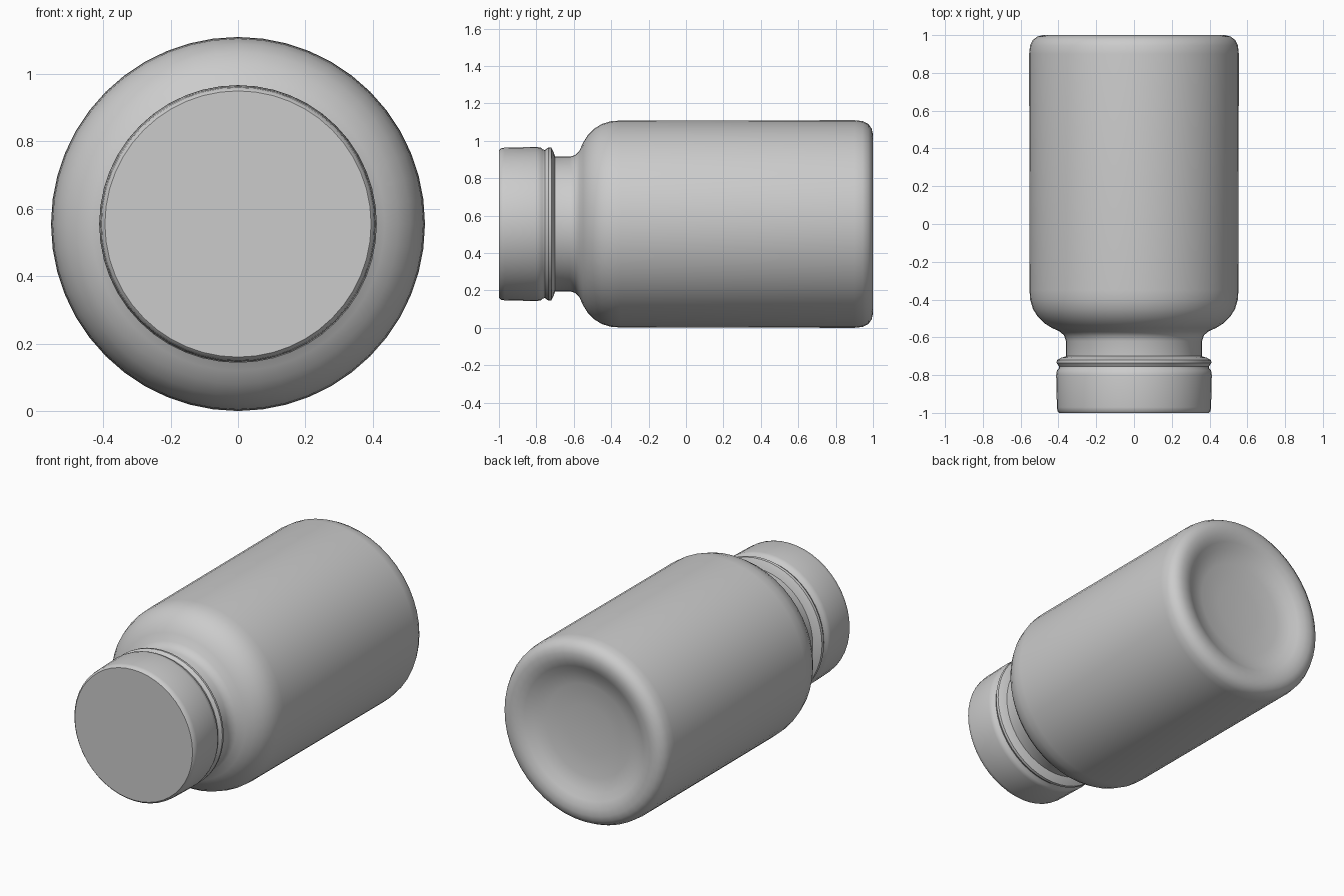
import bpy, bmesh, math
from mathutils import Matrix, Vector

if "Cube" in bpy.data.objects:
    bpy.data.objects.remove(bpy.data.objects["Cube"])

AXIS_Z = 0.555   # height of the bottle's long axis
SIDES = 48


def lathe(name, profile):
    """Spin (radius, y) points around the lying axis."""
    bm = bmesh.new()
    verts = [bm.verts.new((r, y, 0)) for r, y in profile]
    edges = [bm.edges.new(pair) for pair in zip(verts, verts[1:])]
    bmesh.ops.spin(bm, geom=verts + edges, cent=(0, 0, 0), axis=(0, 1, 0),
                   angle=math.tau, steps=SIDES)
    bmesh.ops.remove_doubles(bm, verts=bm.verts, dist=1e-4)
    bmesh.ops.recalc_face_normals(bm, faces=bm.faces)
    bmesh.ops.transform(bm, matrix=Matrix.Translation(Vector((0, 0, AXIS_Z))),
                        verts=bm.verts)
    mesh = bpy.data.meshes.new(name)
    bm.to_mesh(mesh)
    bm.free()
    obj = bpy.data.objects.new(name, mesh)
    bpy.context.collection.objects.link(obj)
    bpy.ops.object.select_all(action='DESELECT')
    obj.select_set(True)
    bpy.context.view_layer.objects.active = obj
    bpy.ops.object.shade_smooth_by_angle(angle=math.radians(40))
    return obj


# Bottle: neck, rounded shoulder, straight wall, rounded heel, dished base
lathe("bottle_body", [
    (0.36, -0.72), (0.36, -0.62), (0.37, -0.59), (0.392, -0.57),
    (0.435, -0.55), (0.475, -0.525), (0.51, -0.49), (0.535, -0.45),
    (0.55, -0.40), (0.553, -0.35), (0.555, 0.90), (0.55, 0.945),
    (0.535, 0.975), (0.51, 0.993), (0.48, 1.0), (0.44, 0.996),
    (0.40, 0.98), (0.36, 0.955), (0.28, 0.935), (0.15, 0.925), (0, 0.92),
])

# Cap: flat top, short skirt and tamper ring
lathe("cap", [
    (0, -1.0), (0.395, -1.0), (0.405, -0.99), (0.408, -0.97),
    (0.412, -0.80), (0.408, -0.775), (0.398, -0.765), (0.396, -0.755),
    (0.41, -0.735), (0.408, -0.72), (0.385, -0.708), (0.36, -0.70),
])
